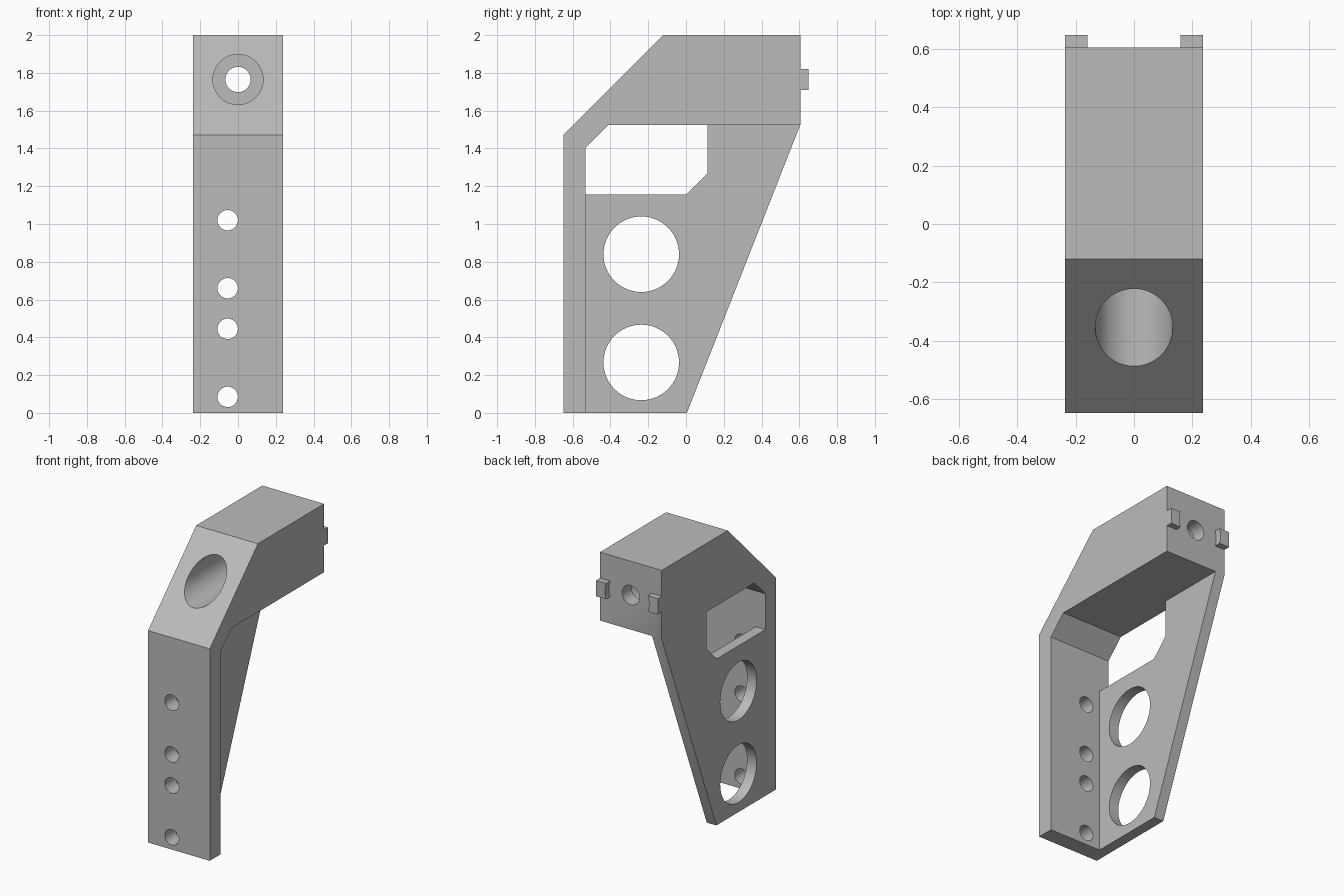
import bpy, bmesh, math
from mathutils import Vector

if "Cube" in bpy.data.objects:
    bpy.data.objects.remove(bpy.data.objects["Cube"])

HALF = 0.237       # half width of the bracket
WEB = -0.163       # inner face of the side web
BACK = 0.605       # rear face of the arm
BORE_Z = 1.765     # height of the bore axis

grey = bpy.data.materials.new("plain grey")
grey.use_nodes = True
COLOUR = (0.5, 0.5, 0.5, 1)
grey.diffuse_color = COLOUR
grey.node_tree.nodes["Principled BSDF"].inputs["Base Color"].default_value = COLOUR


def prism(name, points, start, depth):
    """Extrude a closed loop of 3D points from an offset by a depth vector."""
    bm = bmesh.new()
    face = bm.faces.new([bm.verts.new(Vector(p) + Vector(start)) for p in points])
    new = bmesh.ops.extrude_face_region(bm, geom=[face])["geom"]
    verts = [v for v in new if isinstance(v, bmesh.types.BMVert)]
    bmesh.ops.translate(bm, verts=verts, vec=depth)
    bmesh.ops.recalc_face_normals(bm, faces=bm.faces)
    mesh = bpy.data.meshes.new(name)
    bm.to_mesh(mesh)
    bm.free()
    mesh.materials.append(grey)
    obj = bpy.data.objects.new(name, mesh)
    bpy.context.collection.objects.link(obj)
    return obj


def side_prism(name, yz, x0, x1):
    return prism(name, [(0, y, z) for y, z in yz], (x0, 0, 0), (x1 - x0, 0, 0))


def front_prism(name, xz, y0, y1):
    return prism(name, [(x, 0, z) for x, z in xz], (0, y0, 0), (0, y1 - y0, 0))


def circle(u, v, radius, sides=64):
    return [(u + radius * math.cos(math.tau * i / sides),
             v + radius * math.sin(math.tau * i / sides)) for i in range(sides)]


def cut(target, cutter):
    mod = target.modifiers.new("cut", "BOOLEAN")
    mod.operation = "DIFFERENCE"
    mod.solver = "EXACT"
    mod.object = cutter
    bpy.context.view_layer.objects.active = target
    bpy.ops.object.modifier_apply(modifier=mod.name)
    bpy.data.objects.remove(cutter)


def smooth(obj):
    bpy.ops.object.select_all(action="DESELECT")
    obj.select_set(True)
    bpy.context.view_layer.objects.active = obj
    bpy.ops.object.shade_smooth_by_angle(angle=math.radians(25))


# Overall silhouette, full width
bracket = side_prism("bracket", [(-0.648, 0), (0.005, 0), (BACK, 1.525), (BACK, 2),
                                 (-0.12, 2), (-0.648, 1.472)], -HALF, HALF)

# Open pocket leaving the front plate, the arm and the side web
cut(bracket, side_prism("pocket_cutter", [(-0.533, -0.1), (-0.533, 1.403), (-0.411, 1.525),
                                          (1, 1.525), (1, -0.1)], WEB, 0.5))

# Window and two round openings through the web
cut(bracket, side_prism("window_cutter", [(-0.533, 1.155), (0, 1.155), (0.115, 1.27),
                                          (0.115, 1.525), (-0.411, 1.525), (-0.533, 1.403)],
                        -0.4, -0.1))
for z in (0.267, 0.84):
    cut(bracket, side_prism("opening_cutter", circle(-0.237, z, 0.2), -0.4, -0.1))

# Screw holes through the front plate
for z in (0.085, 0.445, 0.66, 1.02):
    cut(bracket, front_prism("screw_cutter", circle(-0.055, z, 0.054, 40), -0.8, -0.45))

# Wide bore from the sloping face and narrow hole out of the back
cut(bracket, front_prism("bore_cutter", circle(0, BORE_Z, 0.133), -0.8, BACK - 0.1))
cut(bracket, front_prism("hole_cutter", circle(0, BORE_Z, 0.067), 0.3, 0.8))
smooth(bracket)

# Locating lugs on the back, hollowed around the hole axis
R, H = 0.169, 0.055
for side, label in ((1, "left"), (-1, "right")):
    arc = []
    for i in range(13):
        a = math.asin(H / R) * (i / 6 - 1)
        arc.append((side * R * math.cos(a), BORE_Z + R * math.sin(a)))
    corners = [(side * HALF, BORE_Z + H), (side * HALF, BORE_Z - H)]
    smooth(front_prism(label + "_lug", arc + corners, BACK, 0.648))
